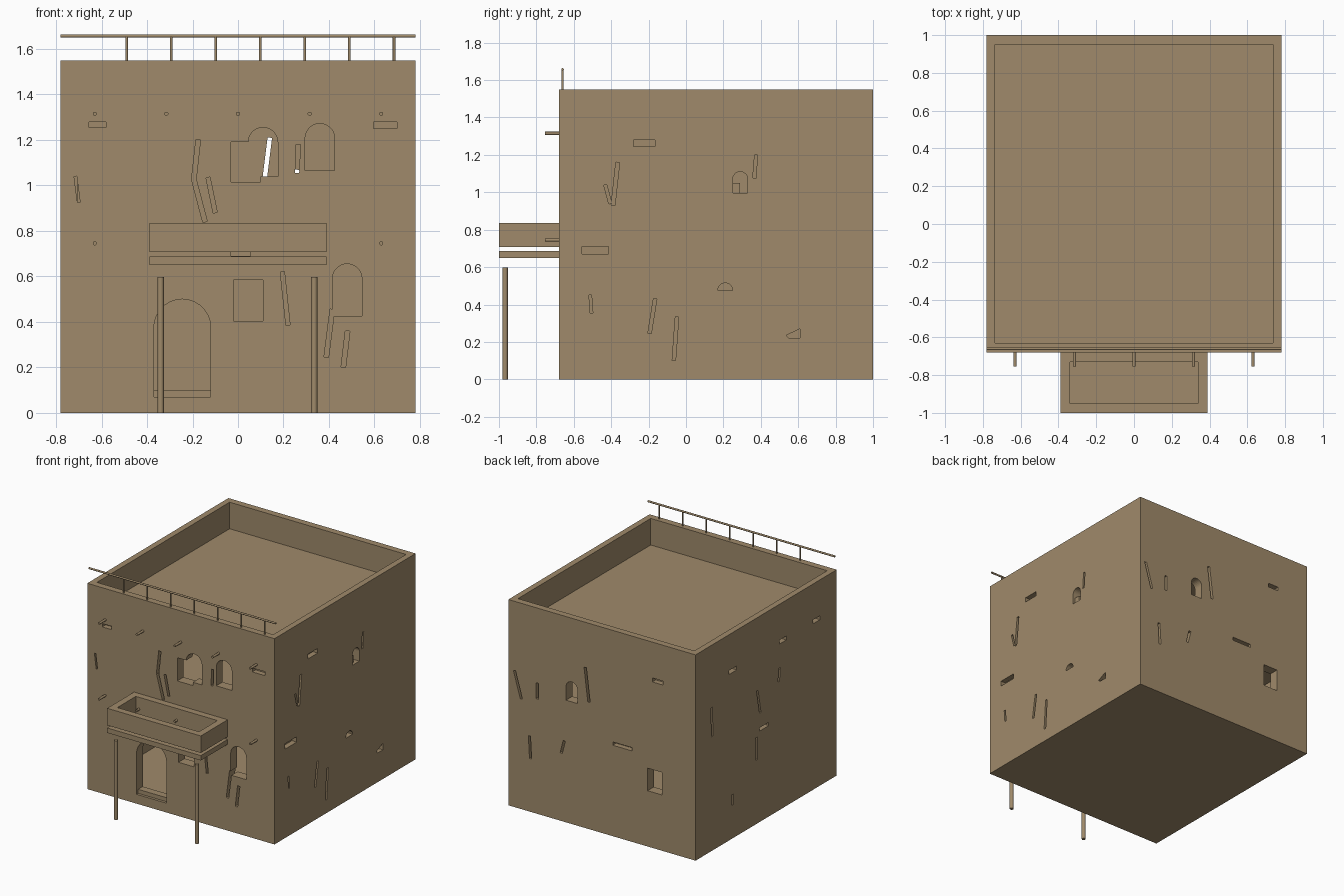
import bpy, bmesh, math
from mathutils import Vector

old = bpy.data.objects.get("Cube")
if old:
    bpy.data.objects.remove(old, do_unlink=True)

# One dried-mud colour for the whole building
mud = bpy.data.materials.new("dried_mud")
mud.use_nodes = True
mud.diffuse_color = (0.35, 0.255, 0.145, 1)
bsdf = mud.node_tree.nodes["Principled BSDF"]
bsdf.inputs["Base Color"].default_value = mud.diffuse_color
bsdf.inputs["Roughness"].default_value = 0.9

W, FRONT, BACK, T = 0.78, -0.68, 1.0, 0.075


def finish(name, bm):
    bmesh.ops.recalc_face_normals(bm, faces=bm.faces)
    mesh = bpy.data.meshes.new(name)
    bm.to_mesh(mesh)
    bm.free()
    mesh.materials.append(mud)
    obj = bpy.data.objects.new(name, mesh)
    bpy.context.scene.collection.objects.link(obj)
    return obj


def box(name, x0, x1, y0, y1, z0, z1):
    bm = bmesh.new()
    bmesh.ops.create_cube(bm, size=1)
    for v in bm.verts:
        v.co = Vector(((x0 + x1) / 2 + v.co.x * (x1 - x0),
                       (y0 + y1) / 2 + v.co.y * (y1 - y0),
                       (z0 + z1) / 2 + v.co.z * (z1 - z0)))
    return finish(name, bm)


def pole(name, start, end, radius, sides=10):
    a, b = Vector(start), Vector(end)
    bm = bmesh.new()
    bmesh.ops.create_cone(bm, cap_ends=True, segments=sides, radius1=radius,
                          radius2=radius, depth=(b - a).length)
    turn = (b - a).to_track_quat('Z', 'Y')
    for v in bm.verts:
        v.co = turn @ v.co + (a + b) / 2
    obj = finish(name, bm)
    for p in obj.data.polygons:
        p.use_smooth = len(p.vertices) == 4
    return obj


def ring(name, x, y0, y1, z0, z1, tx, ty):
    box(name + "_front", -x, x, y0, y0 + ty, z0, z1)
    box(name + "_back", -x, x, y1 - ty, y1, z0, z1)
    box(name + "_left", x - tx, x, y0 + ty, y1 - ty, z0, z1)
    box(name + "_right", -x, tx - x, y0 + ty, y1 - ty, z0, z1)


# Opening outlines, each a (polygon, depth) pair in wall coordinates
def arch(u0, u1, z0, z1):
    r, c = (u1 - u0) / 2, (u0 + u1) / 2
    curve = [(c + r * math.cos(math.pi * i / 14), z1 - r + r * math.sin(math.pi * i / 14))
             for i in range(15)]
    return [(u0, z0), (u1, z0)] + curve, 0.2


def rect(u0, u1, z0, z1, depth=0.2):
    return [(u0, z0), (u1, z0), (u1, z1), (u0, z1)], depth


def chip(u0, u1, z0, z1):
    return rect(u0, u1, z0, z1, 0.04)


def crack(u0, z0, u1, z1, w=0.018):
    a, b = Vector((u0, z0)), Vector((u1, z1))
    n = (b - a).orthogonal().normalized() * w / 2
    return [tuple(a + n), tuple(b + n), tuple(b - n), tuple(a - n)], 0.2


def place(side, u, d, z):
    """Wall coordinate u, depth d behind the outer face, height z."""
    return {"front": (u, FRONT + d, z), "back": (u, BACK - d, z),
            "left": (W - d, u, z), "right": (d - W, u, z)}[side]


SPAN = {"front": (-W, W - T), "left": (FRONT, BACK - T),
        "back": (T - W, W), "right": (FRONT + T, BACK)}


def wall(name, side, z0, z1, openings):
    u0, u1 = SPAN[side]
    lo, hi = place(side, u0, 0, z0), place(side, u1, T, z1)
    (xa, xb), (ya, yb) = sorted((lo[0], hi[0])), sorted((lo[1], hi[1]))
    obj = box(name, xa, xb, ya, yb, z0, z1)
    cutters = []
    for outline, depth in openings:
        bm = bmesh.new()
        near = [bm.verts.new(place(side, u, -0.05, z)) for u, z in outline]
        far = [bm.verts.new(place(side, u, depth, z)) for u, z in outline]
        bm.faces.new(near)
        bm.faces.new(far)
        n = len(near)
        for i in range(n):
            j = (i + 1) % n
            if (near[i].co - near[j].co).length > 1e-6:
                bm.faces.new((near[i], near[j], far[j], far[i]))
        bmesh.ops.remove_doubles(bm, verts=bm.verts, dist=1e-5)
        cutter = finish("opening_cutter", bm)
        cutter.hide_render = True
        cutters.append(cutter)
        mod = obj.modifiers.new("opening", 'BOOLEAN')
        mod.operation, mod.solver, mod.object = 'DIFFERENCE', 'EXACT', cutter
    # Bake the cuts, then drop the cutters
    bpy.context.view_layer.update()
    graph = bpy.context.evaluated_depsgraph_get()
    cut = bpy.data.meshes.new_from_object(obj.evaluated_get(graph))
    obj.modifiers.clear()
    obj.data = cut
    for c in cutters:
        bpy.data.objects.remove(c, do_unlink=True)


# Floor slabs
box("base_slab", -W, W, FRONT, BACK, 0, 0.07)
box("middle_slab", -W, W, FRONT, BACK, 0.71, 0.78)
box("roof_slab", -W, W, FRONT, BACK, 1.28, 1.35)

# Ground floor walls
LOW, HIGH = (0.07, 0.71), (0.78, 1.28)
wall("lower_front_wall", "front", *LOW, [
    arch(-0.37, -0.12, 0.05, 0.5), rect(-0.02, 0.11, 0.405, 0.585),
    arch(0.415, 0.545, 0.425, 0.655), crack(0.195, 0.62, 0.22, 0.385),
    crack(0.415, 0.455, 0.388, 0.245, 0.02), crack(0.482, 0.36, 0.463, 0.2, 0.02),
    chip(-0.03, 0.055, 0.69, 0.73)])
wall("lower_left_wall", "left", *LOW, [
    crack(-0.512, 0.45, -0.505, 0.355, 0.014), crack(-0.165, 0.43, -0.195, 0.245),
    crack(-0.048, 0.335, -0.065, 0.1), arch(0.17, 0.25, 0.475, 0.515),
    ([(0.535, 0.235), (0.55, 0.22), (0.61, 0.22), (0.61, 0.27)], 0.2),
    chip(-0.555, -0.415, 0.67, 0.73)])
wall("lower_back_wall", "back", *LOW, [
    rect(-0.5, -0.38, 0.42, 0.59), crack(0.605, 0.57, 0.595, 0.4),
    crack(0.315, 0.61, 0.34, 0.51), chip(-0.25, -0.09, 0.685, 0.73)])
wall("lower_right_wall", "right", *LOW, [
    crack(0.275, 0.65, 0.27, 0.48), crack(0.56, 0.33, 0.56, 0.25),
    chip(0.13, 0.24, 0.685, 0.73)])

# Upper floor walls
wall("upper_front_wall", "front", *HIGH, [
    arch(0.045, 0.175, 1.04, 1.255), rect(-0.03, 0.1, 1.015, 1.19),
    arch(0.295, 0.425, 1.065, 1.272), crack(-0.175, 1.2, -0.195, 1.02, 0.02),
    crack(-0.195, 1.03, -0.145, 0.84, 0.02), crack(-0.132, 1.035, -0.1, 0.88),
    crack(0.265, 1.18, 0.26, 1.055), crack(-0.715, 1.04, -0.7, 0.925, 0.012),
    chip(-0.655, -0.58, 1.255, 1.3), chip(0.595, 0.7, 1.25, 1.3)])
wall("upper_left_wall", "left", *HIGH, [
    crack(-0.365, 1.16, -0.39, 0.93, 0.02), crack(-0.432, 1.04, -0.405, 0.94, 0.016),
    crack(0.375, 1.2, 0.365, 1.075, 0.016), arch(0.25, 0.33, 0.995, 1.11),
    chip(-0.28, -0.165, 1.245, 1.3)])
wall("upper_back_wall", "back", *HIGH, [
    crack(0.73, 1.03, 0.672, 0.83), crack(0.54, 0.985, 0.54, 0.865),
    arch(0.205, 0.3, 0.92, 1.07), crack(0.14, 1.21, 0.108, 0.955, 0.02),
    chip(-0.51, -0.42, 1.25, 1.3)])
wall("upper_right_wall", "right", *HIGH, [
    crack(0.81, 1.08, 0.8, 0.86), crack(0.265, 1.0, 0.23, 0.82),
    crack(0, 1.07, 0.01, 0.97), chip(0.51, 0.6, 1.25, 1.3),
    chip(-0.08, 0, 1.25, 1.3), chip(-0.48, -0.4, 1.25, 1.3)])

# Doorstep and broken masonry left in a side window
box("doorstep", -0.37, -0.12, FRONT + 0.02, FRONT + T, 0.07, 0.1)
box("window_rubble", W - T, W - 0.02, 0.25, 0.29, 0.995, 1.05)

# Roof parapet
ring("parapet", W, FRONT, BACK, 1.35, 1.55, 0.045, 0.05)

# Roof railing
pole("railing_bar", (-W, -0.66, 1.657), (W, -0.66, 1.657), 0.007)
for i in range(7):
    x = -0.49 + i * 0.196
    pole("railing_post", (x, -0.66, 1.54), (x, -0.66, 1.655), 0.006)

# Projecting roof beams on both floors
for z in (0.745, 1.315):
    for i in range(-2, 3):
        pole("beam_end", (i * 0.315, -0.755, z), (i * 0.315, -0.62, z), 0.009)

# Balcony on two posts
box("balcony_floor", -0.39, 0.39, -1, FRONT, 0.65, 0.687)
ring("balcony_parapet", 0.39, -1, FRONT, 0.707, 0.835, 0.05, 0.05)
for x in (-0.34, 0.335):
    pole("balcony_post", (x, -0.967, 0), (x, -0.967, 0.597), 0.014, 12)
